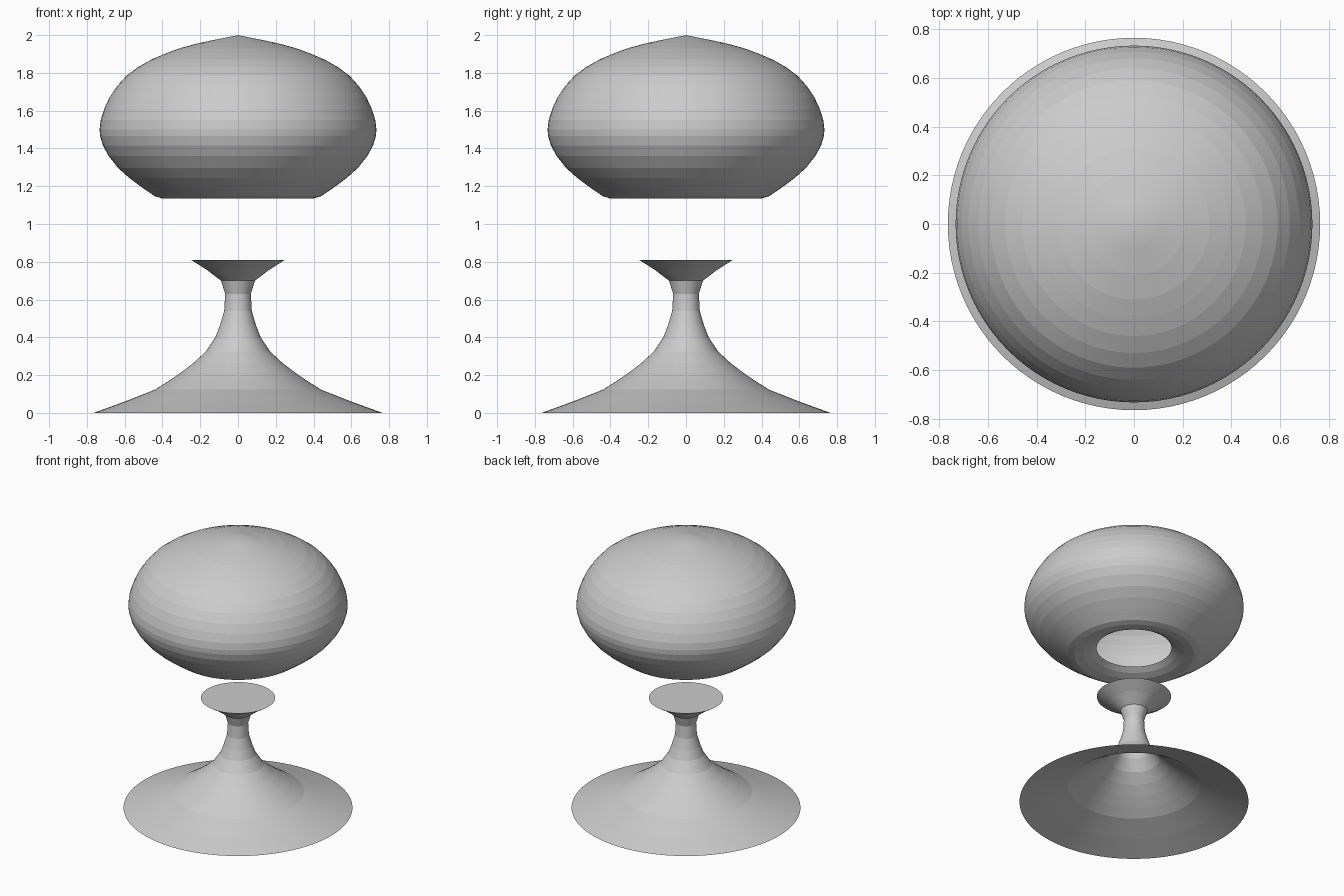
import bpy, bmesh, math

if "Cube" in bpy.data.objects:
    bpy.data.objects.remove(bpy.data.objects["Cube"])

SEGMENTS = 96


def lathe(name, profile):
    """Spin a (radius, z) profile into a thin shell; radius 0 becomes a single pole."""
    bm = bmesh.new()
    rings = []
    for r, z in profile:
        n = 1 if r == 0 else SEGMENTS
        rings.append([bm.verts.new((r * math.cos(2 * math.pi * i / SEGMENTS),
                                    r * math.sin(2 * math.pi * i / SEGMENTS), z))
                      for i in range(n)])
    for low, high in zip(rings, rings[1:]):
        for i in range(SEGMENTS):
            j = (i + 1) % SEGMENTS
            if len(high) == 1:
                bm.faces.new((low[i], low[j], high[0]))
            else:
                bm.faces.new((low[i], low[j], high[j], high[i]))
    # smooth around the axis, crisp bands between the rings
    for f in bm.faces:
        f.smooth = True
    for e in bm.edges:
        if abs(e.verts[0].co.z - e.verts[1].co.z) < 1e-6:
            e.smooth = False
    mesh = bpy.data.meshes.new(name)
    bm.to_mesh(mesh)
    bm.free()
    obj = bpy.data.objects.new(name, mesh)
    bpy.context.collection.objects.link(obj)
    return obj


# Flared trumpet base, open underneath, with a capped funnel on top
lathe("flared_base", [
    (0.765, 0), (0.60, 0.06), (0.44, 0.123), (0.37, 0.167), (0.30, 0.215),
    (0.235, 0.265), (0.17, 0.325), (0.12, 0.40), (0.095, 0.465),
    (0.073, 0.54), (0.068, 0.63), (0.09, 0.70), (0.165, 0.757),
    (0.248, 0.81), (0, 0.81)])

# Floating mushroom shade, with a rolled-in rim around the lower opening
lathe("mushroom_shade", [
    (0.25, 1.185), (0.29, 1.16), (0.34, 1.142), (0.40, 1.135),
    (0.44, 1.147), (0.51, 1.195), (0.575, 1.243), (0.635, 1.297),
    (0.685, 1.36), (0.715, 1.415), (0.73, 1.465), (0.733, 1.50),
    (0.727, 1.55), (0.708, 1.61), (0.68, 1.67), (0.64, 1.73),
    (0.59, 1.785), (0.53, 1.83), (0.46, 1.87), (0.39, 1.90),
    (0.31, 1.93), (0.21, 1.957), (0.10, 1.98), (0, 2.0)])
